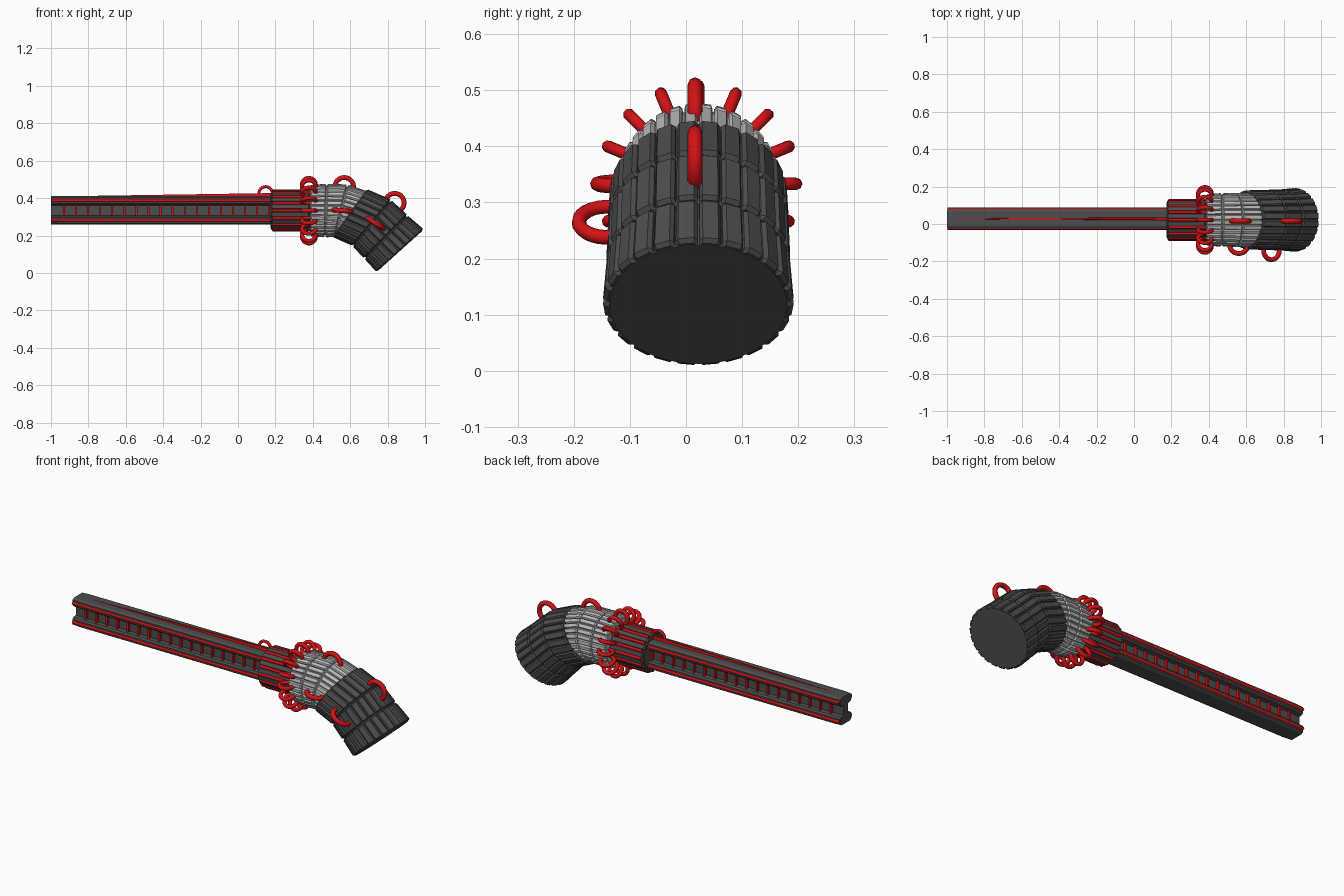
import bpy, bmesh, math
from mathutils import Vector

if "Cube" in bpy.data.objects:
    bpy.data.objects.remove(bpy.data.objects["Cube"])

CY, CZ = 0.022, 0.333          # axis of the device


def material(name, rgb):
    m = bpy.data.materials.new(name)
    m.diffuse_color = (*rgb, 1)
    m.use_nodes = True
    m.node_tree.nodes["Principled BSDF"].inputs["Base Color"].default_value = m.diffuse_color
    return m


DARK = material("dark grey", (0.075, 0.075, 0.075))
LIGHT = material("light grey", (0.5, 0.5, 0.5))
RED = material("red", (0.65, 0.006, 0.008))


def finish(name, bm, mat):
    bmesh.ops.recalc_face_normals(bm, faces=bm.faces)
    me = bpy.data.meshes.new(name)
    bm.to_mesh(me)
    bm.free()
    me.materials.append(mat)
    ob = bpy.data.objects.new(name, me)
    bpy.context.collection.objects.link(ob)
    return ob


def loft(bm, sections):
    """Skin a list of equal closed sections and cap both ends."""
    rings = [[bm.verts.new(p) for p in s] for s in sections]
    n = len(rings[0])
    for a, b in zip(rings, rings[1:]):
        for i in range(n):
            bm.faces.new((a[i], a[(i + 1) % n], b[(i + 1) % n], b[i]))
    bm.faces.new(rings[0][::-1])
    bm.faces.new(rings[-1])


def tubes(name, paths, radius, mat=RED):
    """Round tubes along several point paths, as one smooth mesh."""
    cu = bpy.data.curves.new(name, 'CURVE')
    cu.dimensions = '3D'
    cu.bevel_depth = radius
    cu.bevel_resolution = 2
    cu.use_fill_caps = True
    for pts in paths:
        sp = cu.splines.new('POLY')
        sp.points.add(len(pts) - 1)
        for p, q in zip(sp.points, pts):
            p.co = (*q, 1)
    tmp = bpy.data.objects.new(name + "_path", cu)
    bpy.context.collection.objects.link(tmp)
    bpy.context.view_layer.update()
    me = bpy.data.meshes.new_from_object(
        tmp.evaluated_get(bpy.context.evaluated_depsgraph_get()))
    bpy.data.objects.remove(tmp)
    me.name = name
    me.materials.clear()
    me.materials.append(mat)
    for f in me.polygons:
        f.use_smooth = len(f.vertices) == 4
    ob = bpy.data.objects.new(name, me)
    bpy.context.collection.objects.link(ob)


def arc(center, along, out, r, a0, a1, n=16):
    """Points on an arc in the plane of two directions."""
    c, u, v = Vector(center), Vector(along), Vector(out)
    angs = [math.radians(a0 + (a1 - a0) * i / n) for i in range(n + 1)]
    return [c + u * (r * math.cos(a)) + v * (r * math.sin(a)) for a in angs]


def ring_point(st, phi, r, shift=0):
    """Point on a tilted ring station (x, z, tilt, radius)."""
    x, z, t, _ = st
    t = math.radians(t)
    up = Vector((math.sin(t), 0, math.cos(t)))
    ax = Vector((math.cos(t), 0, -math.sin(t)))
    return (Vector((x, CY, z)) + ax * shift
            + up * (r * math.cos(phi)) + Vector((0, r * math.sin(phi), 0)))


def bars(name, stations, count, mat, depth, fill):
    """Rows of bevelled bars around a bent tube, row by row."""
    bm = bmesh.new()
    for a, b in zip(stations, stations[1:]):
        for k in range(count):
            mid = 2 * math.pi * (k + 0.5) / count
            w = math.pi / count * fill
            prof = [(-w, -depth), (-w, -depth * 0.35), (-w * 0.7, 0),
                    (w * 0.7, 0), (w, -depth * 0.35), (w, -depth)]
            secs = []
            for st, shift, drop in ((a, 0.002, 0.4), (a, 0.008, 0),
                                    (b, -0.008, 0), (b, -0.002, 0.4)):
                secs.append([ring_point(st, mid + p, st[3] + d - (drop * depth if d > -depth else 0), shift)
                             for p, d in prof])
            loft(bm, secs)
    finish(name, bm, mat)


def core(name, stations, mat, inset, n=48):
    bm = bmesh.new()
    loft(bm, [[ring_point(s, 2 * math.pi * i / n, s[3] - inset) for i in range(n)]
              for s in stations])
    finish(name, bm, mat)


# I-shaped beam, slightly narrowed at its free end
half = [(0.040, 0.258), (0.053, 0.266), (0.053, 0.296), (0.045, 0.304), (0.022, 0.307),
        (0.022, 0.361), (0.045, 0.364), (0.053, 0.372), (0.053, 0.402), (0.040, 0.410)]
prof = half + [(-y, z) for y, z in reversed(half)]
bm = bmesh.new()
loft(bm, [[(x, 0.028 + y * s, z) for y, z in prof]
          for x, s in ((-1.0, 0.9), (-0.96, 1), (0.25, 1))])
finish("beam", bm, DARK)

# Red rungs in both channels of the beam
bm = bmesh.new()
for s in (-1, 1):
    for i in range(18):
        x = -0.93 + i * 0.0645
        y0, y1 = 0.028 + s * 0.018, 0.028 + s * 0.036
        loft(bm, [[(x - .005, y0, z), (x + .005, y0, z), (x + .005, y1, z), (x - .005, y1, z)]
                  for z in (0.302, 0.366)])
finish("beam_rungs", bm, RED)

# Red rails along the flange edges, spine on top with its hoop
tubes("beam_rails", [[(-0.998, 0.028 + s * 0.051, z), (0.2, 0.028 + s * 0.051, z)]
                     for s in (-1, 1) for z in (0.281, 0.387)], 0.008)
bm = bmesh.new()
loft(bm, [[(x, 0.028 - w, 0.40), (x, 0.028 + w, 0.40), (x, 0.028 + w * .6, z), (x, 0.028 - w * .6, z)]
          for x, w, z in ((-0.98, 0.003, 0.409), (0.2, 0.009, 0.427))])
finish("beam_spine", bm, RED)
tubes("spine_hoop", [arc((0.148, 0.026, 0.425), (1, 0, 0), (0, 0, 1), 0.036, 0, 180)], 0.008)

# Collar: dark core with long plates and red rods in the gaps
collar = [(0.175, CZ, 0, 0.108), (0.385, CZ, 0, 0.108)]
core("collar_core", collar, DARK, 0.014)
bars("collar_plates", collar, 16, DARK, 0.02, 0.72)
rods, loops = [], []
for k in range(16):
    p = 2 * math.pi * k / 16
    out = Vector((0, math.sin(p), math.cos(p)))
    base = Vector((0, CY, CZ))
    rods.append([base + out * 0.104 + Vector((x, 0, 0)) for x in (0.185, 0.385)])
    loops.append(arc(base + out * 0.138 + Vector((0.379, 0, 0)), (1, 0, 0), out,
                     0.037, -35, 270))
tubes("collar_rods", rods, 0.008)
tubes("collar_loops", loops, 0.011)

# Light flexible joint
joint = [(0.385, CZ, 0, 0.138), (0.47, CZ, 2, 0.143), (0.55, 0.331, 14, 0.145),
         (0.625, 0.309, 32, 0.145)]
core("joint_core", joint, LIGHT, 0.012)
bars("joint_bars", joint, 32, LIGHT, 0.018, 0.86)

# Dark drooping head
head = [(0.597, 0.322, 36, 0.158), (0.715, 0.266, 40, 0.161),
        (0.79, 0.193, 45, 0.164), (0.867, 0.118, 48, 0.17)]
core("head_core", head, DARK, 0.012)
bars("head_plates", head, 24, DARK, 0.02, 0.92)


# Big red handles on the top and front sides
def handle(x, y, z, tilt, out, r=0.05):
    t = math.radians(tilt)
    ax = (math.cos(t), 0, -math.sin(t))
    o = (0, -1, 0) if out == "front" else (math.sin(t), 0, math.cos(t))
    return arc((x, y, z), ax, o, r, -25, 205)


tubes("handles", [handle(0.838, 0.016, 0.375, 38, "top"),
                  handle(0.735, -0.141, 0.265, 33, "front"),
                  handle(0.568, 0.016, 0.46, 12, "top"),
                  handle(0.56, -0.108, 0.333, 5, "front")], 0.013)
